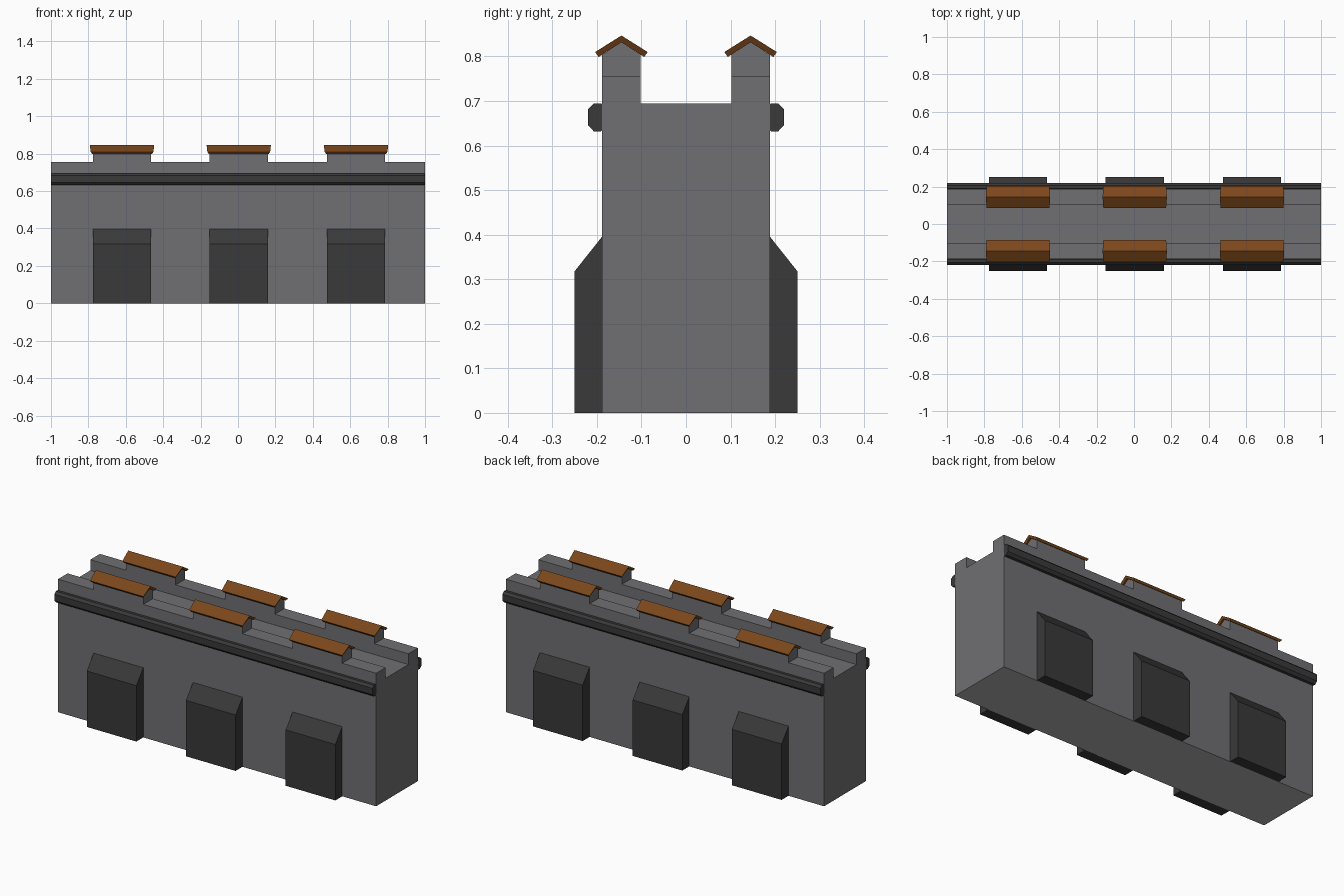
import bpy, bmesh

if "Cube" in bpy.data.objects:
    bpy.data.objects.remove(bpy.data.objects["Cube"])

def mat(name, c):
    m = bpy.data.materials.new(name)
    m.diffuse_color = (*c, 1)
    m.use_nodes = True
    m.node_tree.nodes["Principled BSDF"].inputs["Base Color"].default_value = m.diffuse_color
    return m

STONE = mat("grey stone", (0.162, 0.162, 0.171))
DARK = mat("dark stone", (0.041, 0.041, 0.041))
ROOF = mat("brown tile", (0.198, 0.063, 0.011))
BASE = mat("pale underside", (0.43, 0.43, 0.43))

def extrude_x(name, profile, x0, x1, material, side=1, shift=None, base=None):
    """Extrude a (y, z) profile along x; shift gives extra length per point."""
    shift = shift or [0] * len(profile)
    bm = bmesh.new()
    a = [bm.verts.new((x0 - s, y * side, z)) for (y, z), s in zip(profile, shift)]
    b = [bm.verts.new((x1 + s, y * side, z)) for (y, z), s in zip(profile, shift)]
    n = len(profile)
    bm.faces.new(a)
    bm.faces.new(b[::-1])
    for i in range(n):
        j = (i + 1) % n
        bm.faces.new((a[i], b[i], b[j], a[j]))
    bmesh.ops.recalc_face_normals(bm, faces=bm.faces)
    me = bpy.data.meshes.new(name)
    me.materials.append(material)
    # Downward faces take the underside colour
    if base:
        me.materials.append(base)
        for f in bm.faces:
            f.material_index = int(f.normal.z < -0.9)
    bm.to_mesh(me)
    bm.free()
    ob = bpy.data.objects.new(name, me)
    bpy.context.collection.objects.link(ob)
    return ob

# Wall body with walkway channel between two parapets
W, P = 0.188, 0.102
extrude_x("wall_body", [(-W, 0), (W, 0), (W, 0.756), (P, 0.756), (P, 0.695),
                        (-P, 0.695), (-P, 0.756), (-W, 0.756)], -1, 1, STONE, base=BASE)

RIDGE = 0.145
for side, tag in ((-1, "front"), (1, "back")):
    # Chamfered string course
    extrude_x(f"trim_{tag}", [(0.186, 0.637), (0.191, 0.632), (0.207, 0.632), (0.220, 0.646),
                              (0.220, 0.682), (0.207, 0.695), (0.191, 0.695), (0.186, 0.690)],
              -1, 1, DARK, side)
    for i, cx in enumerate((-0.62, 0.004, 0.631)):
        x0, x1 = cx - 0.156, cx + 0.156
        # Sloped buttress
        extrude_x(f"buttress_{tag}_{i}", [(W - 0.002, 0), (0.25, 0), (0.25, 0.318),
                                          (W, 0.396), (W - 0.002, 0.396)], x0, x1, DARK, side)
        # Gabled merlon
        extrude_x(f"merlon_{tag}_{i}", [(P, 0.756), (W, 0.756), (W, 0.804),
                                        (RIDGE, 0.832), (P, 0.804)], x0, x1, STONE, side)
        # Folded roof cap, flaring outwards at the ridge
        extrude_x(f"roof_{tag}_{i}", [(0.086, 0.810), (RIDGE, 0.847), (0.204, 0.810),
                                      (0.196, 0.799), (RIDGE, 0.832), (0.094, 0.799)],
                  cx - 0.160, cx + 0.160, ROOF, side, [0.008, 0.012, 0.008, 0, 0.006, 0])
